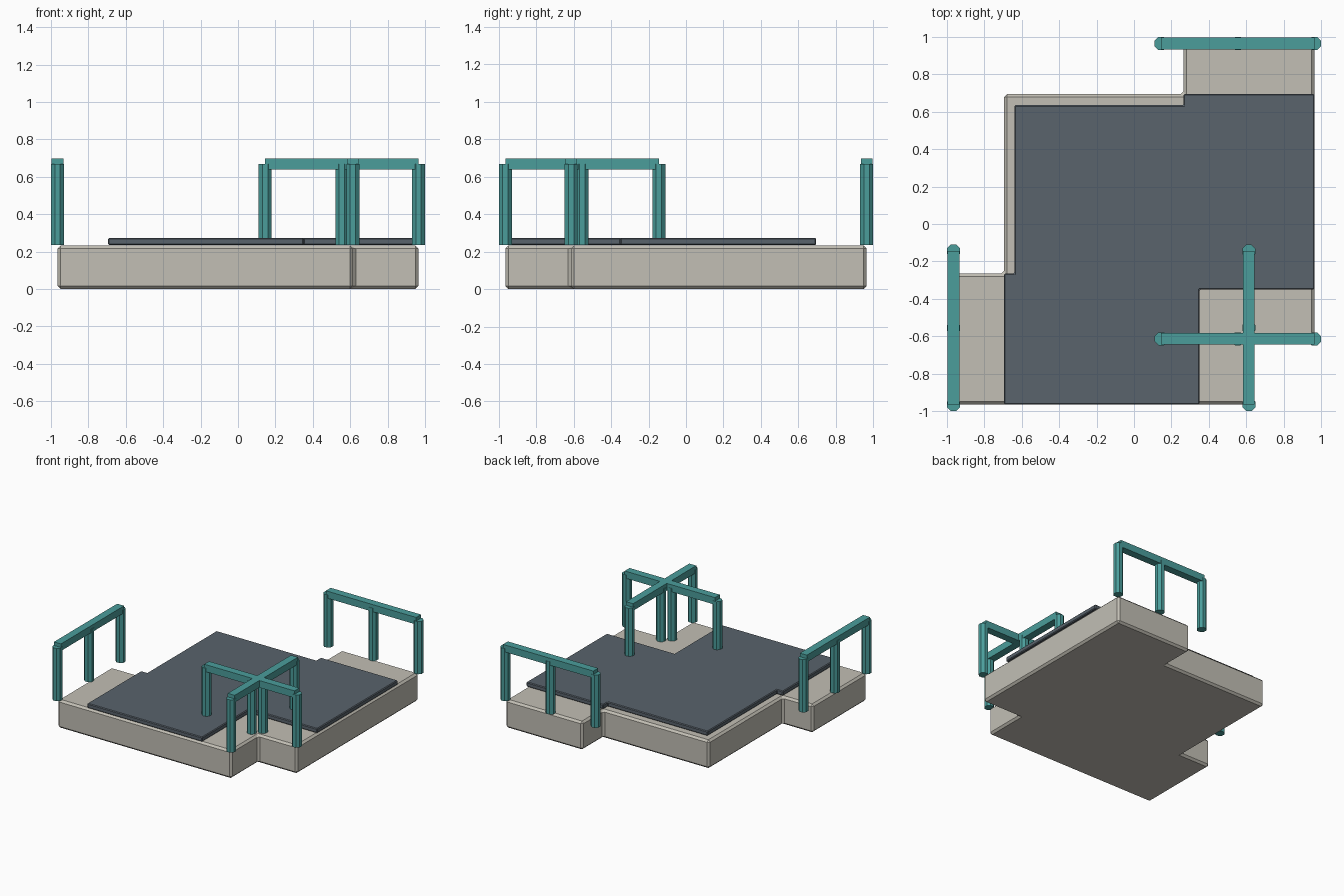
import bpy, bmesh, math
from mathutils import Matrix

if "Cube" in bpy.data.objects:
    bpy.data.objects.remove(bpy.data.objects["Cube"])


def material(name, rgb):
    m = bpy.data.materials.new(name)
    m.diffuse_color = (*rgb, 1)
    m.use_nodes = True
    m.node_tree.nodes["Principled BSDF"].inputs["Base Color"].default_value = m.diffuse_color
    return m


stone = material("pale_stone", (0.54, 0.52, 0.46))
slate = material("slate", (0.10, 0.125, 0.15))
teal = material("teal_paint", (0.07, 0.34, 0.33))


def finish(bm, name, mat):
    bmesh.ops.recalc_face_normals(bm, faces=bm.faces)
    me = bpy.data.meshes.new(name)
    bm.to_mesh(me)
    bm.free()
    me.materials.append(mat)
    ob = bpy.data.objects.new(name, me)
    bpy.context.collection.objects.link(ob)
    return ob


def slab(name, outline, z0, z1, bevel, mat):
    """Extrude a floor plan upwards and chamfer its edges."""
    bm = bmesh.new()
    face = bm.faces.new([bm.verts.new((x, y, z0)) for x, y in outline])
    ext = bmesh.ops.extrude_face_region(bm, geom=[face], use_keep_orig=True)
    top = [v for v in ext["geom"] if isinstance(v, bmesh.types.BMVert)]
    bmesh.ops.translate(bm, verts=top, vec=(0, 0, z1 - z0))
    ob = finish(bm, name, mat)
    mod = ob.modifiers.new("chamfer", "BEVEL")
    mod.width, mod.segments = bevel, 1
    mod.limit_method = "ANGLE"


def post(name, x, y):
    """Octagonal upright."""
    bm = bmesh.new()
    z0, z1 = 0.235, 0.668
    bmesh.ops.create_cone(
        bm, cap_ends=True, segments=8, radius1=0.0378, radius2=0.0378, depth=z1 - z0,
        matrix=Matrix.Translation((x, y, (z0 + z1) / 2)) @ Matrix.Rotation(math.pi / 8, 4, "Z"))
    finish(bm, name, teal)


def railing(name, axis, start, end, offset):
    """Three posts and a top bar running along x or y."""
    mid, length = (start + end) / 2, end - start
    place = (lambda t: (t, offset)) if axis == "x" else (lambda t: (offset, t))
    for i, t in enumerate((start, mid, end)):
        post(f"{name}_post_{i + 1}", *place(t))
    size = (length, 0.063, 0.058) if axis == "x" else (0.063, length, 0.058)
    bm = bmesh.new()
    bmesh.ops.create_cube(
        bm, size=1,
        matrix=Matrix.Translation((*place(mid), 0.668)) @ Matrix.Diagonal((*size, 1)))
    finish(bm, name + "_top_bar", teal)


# Stepped platform base
E = 0.965
slab("platform_base",
     [(-E, -E), (0.614, -E), (0.614, -0.614), (E, -0.614), (E, E),
      (0.265, E), (0.265, 0.695), (-0.695, 0.695), (-0.695, -0.265), (-E, -0.265)],
     0, 0.232, 0.016, stone)

# Thin dark floor on top
slab("floor_panel",
     [(-0.695, -E), (0.35, -E), (0.35, -0.35), (E, -0.35), (E, 0.695),
      (0.265, 0.695), (0.265, 0.635), (-0.64, 0.635), (-0.64, -0.265), (-0.695, -0.265)],
     0.235, 0.273, 0.006, slate)

# Railings at the outer edges and crossing at the notch
railing("back_railing", "x", 0.145, E, E)
railing("notch_railing_across", "x", 0.145, E, -0.614)
railing("left_railing", "y", -E, -0.145, -E)
railing("notch_railing_along", "y", -E, -0.145, 0.614)
